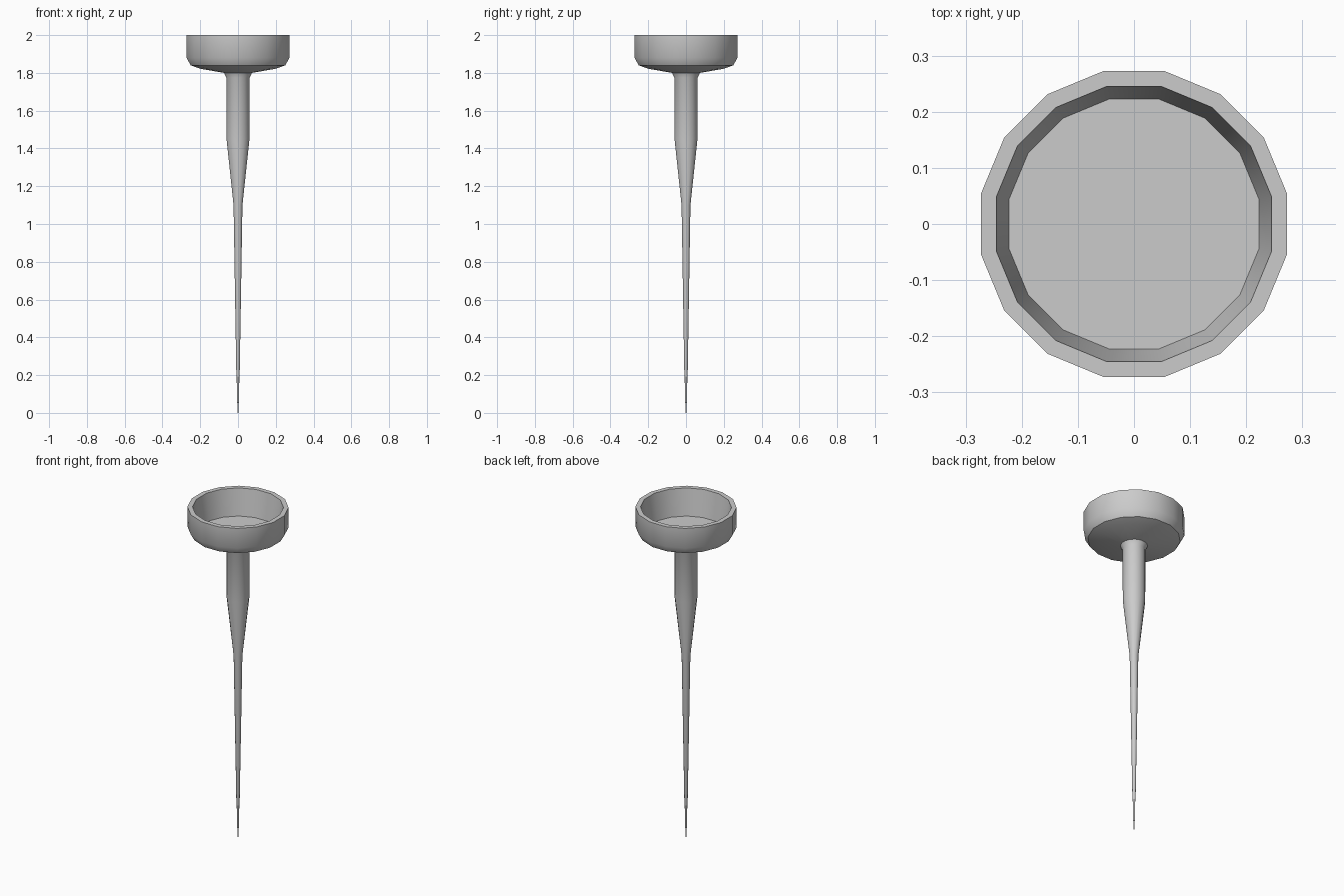
import bpy, bmesh, math

if "Cube" in bpy.data.objects:
    bpy.data.objects.remove(bpy.data.objects["Cube"])

SIDES = 16


def lathe(name, profile, sides=SIDES):
    """Revolve (radius, z) points about z, with flat caps at both ends."""
    bm = bmesh.new()
    rings = []
    for r, z in profile:
        ring = []
        for i in range(sides):
            a = 2 * math.pi * (i + 0.5) / sides
            ring.append(bm.verts.new((r * math.cos(a), r * math.sin(a), z)))
        rings.append(ring)
    for low, high in zip(rings, rings[1:]):
        for i in range(sides):
            j = (i + 1) % sides
            bm.faces.new((low[i], low[j], high[j], high[i]))
    bm.faces.new(rings[0][::-1])
    bm.faces.new(rings[-1])
    mesh = bpy.data.meshes.new(name)
    bm.to_mesh(mesh)
    bm.free()
    obj = bpy.data.objects.new(name, mesh)
    bpy.context.collection.objects.link(obj)
    bpy.ops.object.select_all(action='DESELECT')
    obj.select_set(True)
    bpy.context.view_layer.objects.active = obj
    bpy.ops.object.shade_smooth_by_angle(angle=math.radians(40))
    return obj


# Shaft tapering to a fine tip, flaring into an open shallow cup
lathe("spiked_cup", [
    (0.002, 0.0), (0.003, 0.05), (0.006, 0.06), (0.007, 0.19),
    (0.009, 0.2), (0.024, 1.10), (0.062, 1.45), (0.063, 1.775),
    (0.075, 1.80), (0.204, 1.822), (0.255, 1.84), (0.278, 1.88),
    (0.278, 2.0),                  # outer wall
    (0.25, 2.0), (0.227, 1.84),    # rim and cup floor
])
